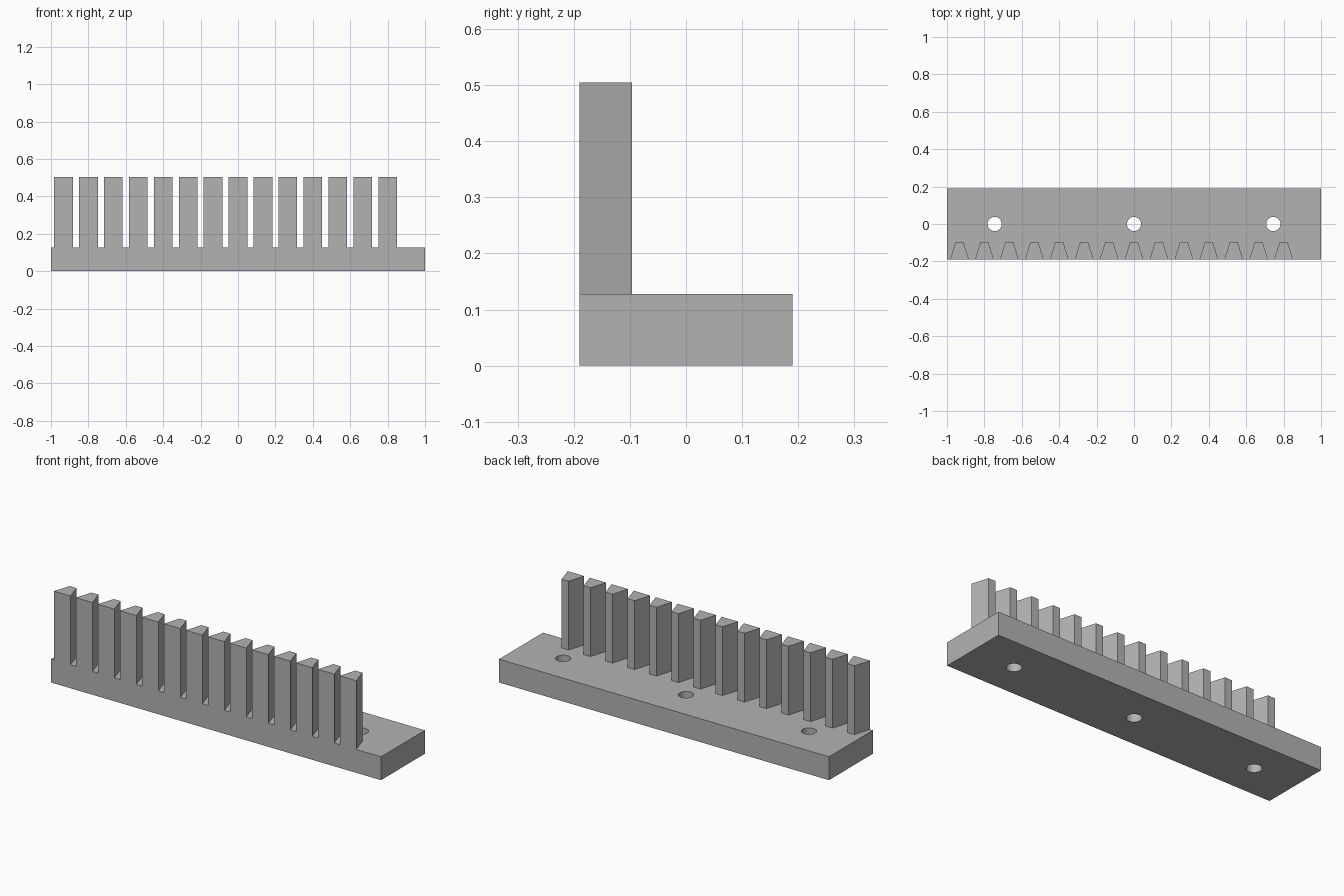
import bpy, bmesh, math

cube = bpy.data.objects.get("Cube")
if cube:
    bpy.data.objects.remove(cube, do_unlink=True)

LENGTH, DEPTH, BASE_H, TOP = 2.0, 0.38, 0.128, 0.505
FRONT = -DEPTH / 2

GREY = (0.45, 0.45, 0.45, 1.0)
metal = bpy.data.materials.new("plain grey")
metal.use_nodes = True
metal.diffuse_color = GREY
metal.node_tree.nodes["Principled BSDF"].inputs["Base Color"].default_value = GREY


def prism(name, outline, z0, z1):
    """Extrude a flat outline upward from z0 to z1."""
    bm = bmesh.new()
    face = bm.faces.new([bm.verts.new((x, y, z0)) for x, y in outline])
    top = bmesh.ops.extrude_face_region(bm, geom=[face])["geom"]
    verts = [v for v in top if isinstance(v, bmesh.types.BMVert)]
    bmesh.ops.translate(bm, vec=(0, 0, z1 - z0), verts=verts)
    bmesh.ops.recalc_face_normals(bm, faces=bm.faces)
    mesh = bpy.data.meshes.new(name)
    bm.to_mesh(mesh)
    bm.free()
    mesh.materials.append(metal)
    obj = bpy.data.objects.new(name, mesh)
    bpy.context.collection.objects.link(obj)
    return obj


# Base bar
hx, hy = LENGTH / 2, DEPTH / 2
base = prism("base_bar", [(-hx, -hy), (hx, -hy), (hx, hy), (-hx, hy)], 0, BASE_H)

# Three screw holes through the bar
for x in (-0.745, 0, 0.745):
    bpy.ops.mesh.primitive_cylinder_add(vertices=48, radius=0.038, depth=0.4,
                                        location=(x, 0, BASE_H / 2))
    cutter = bpy.context.object
    cutter.name = "hole_cutter"
    cutter.hide_render = True
    cutter.data.materials.append(metal)
    mod = base.modifiers.new("hole", "BOOLEAN")
    mod.operation = "DIFFERENCE"
    mod.solver = "EXACT"
    mod.object = cutter
    bpy.context.view_layer.objects.active = base
    bpy.ops.object.modifier_apply(modifier=mod.name)
    bpy.data.objects.remove(cutter, do_unlink=True)

# Round hole walls, crisp edges elsewhere
bpy.ops.object.select_all(action="DESELECT")
base.select_set(True)
bpy.context.view_layer.objects.active = base
bpy.ops.object.shade_smooth_by_angle(angle=math.radians(30))

# Row of tapered teeth along the front edge, wide side forward
COUNT, FIRST, PITCH = 14, -0.933, 0.1333
WIDE, NARROW, BACK = 0.05, 0.021, -0.096
for i in range(COUNT):
    cx = FIRST + i * PITCH
    prism(f"tooth_{i + 1}",
          [(cx - WIDE, FRONT), (cx + WIDE, FRONT), (cx + NARROW, BACK), (cx - NARROW, BACK)],
          BASE_H, TOP)
